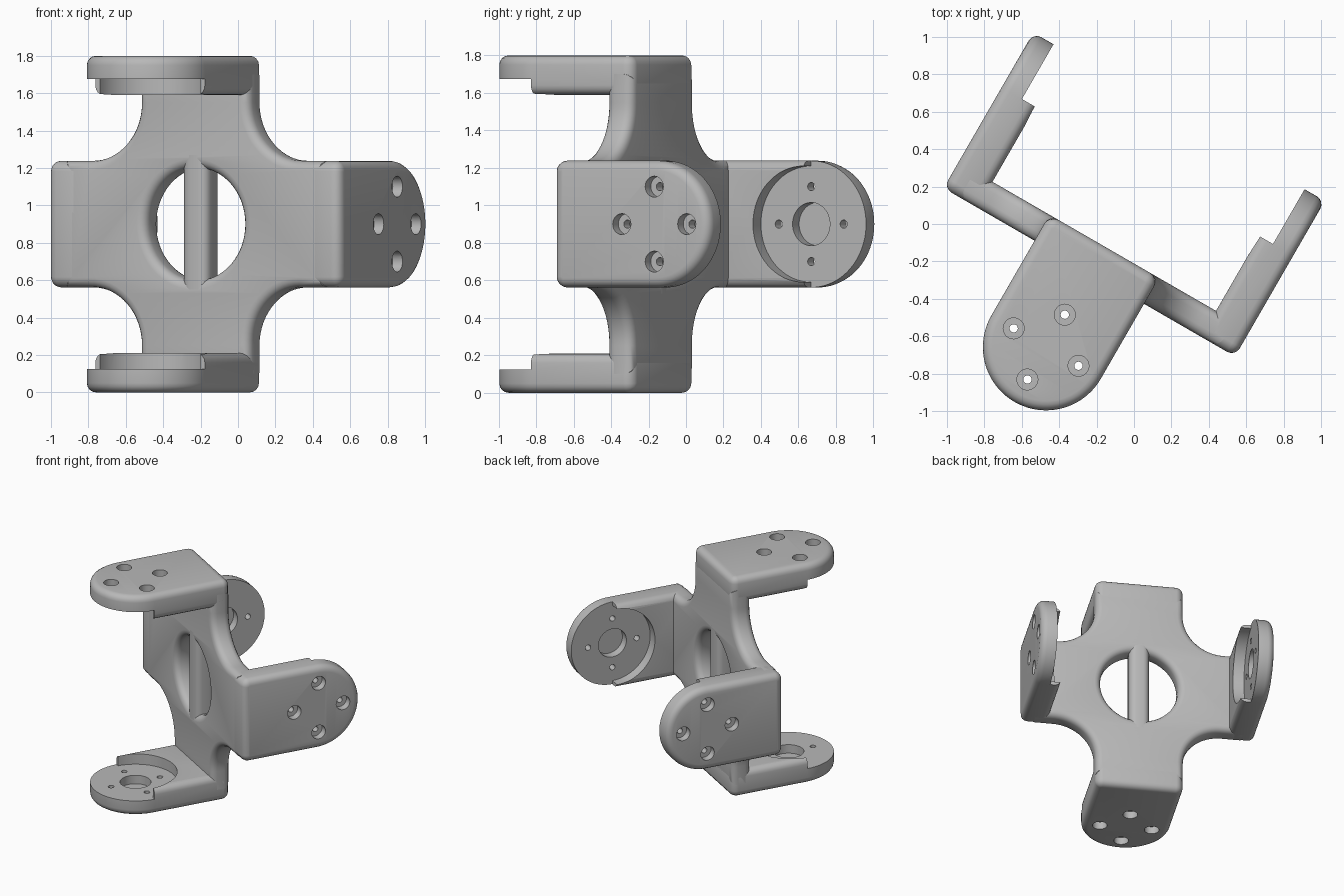
import bpy, bmesh, math
from mathutils import Matrix, Vector

if "Cube" in bpy.data.objects:
    bpy.data.objects.remove(bpy.data.objects["Cube"])

R = 0.05            # edge rounding
W = 0.338           # half width of every arm
L = 0.96            # arm length
T = 0.21            # arm thickness at the bend
HALF = 0.9          # centre to outer face of an arm
PT = 0.08           # half thickness of the plate
DISC_Y = L - W      # centre of the round arm tip

grey = bpy.data.materials.new("light_grey")
grey.diffuse_color = (0.48, 0.48, 0.48, 1)
grey.use_nodes = True
grey.node_tree.nodes["Principled BSDF"].inputs["Base Color"].default_value = grey.diffuse_color

# whole bracket is turned 30 degrees about the vertical
turn = Matrix.Rotation(math.radians(-30), 4, 'Z')
frame = Matrix.Translation(turn @ Vector((-0.078, -0.263, 0)) + Vector((0, 0, 0.9))) @ turn


def arc(cx, cy, r, a0, a1, n):
    return [(cx + r * math.cos(math.radians(a0 + (a1 - a0) * i / n)),
             cy + r * math.sin(math.radians(a0 + (a1 - a0) * i / n))) for i in range(n + 1)]


def rounded_slab(name, outlines, thickness):
    """Slab with rounded rims; outlines are given inset by R."""
    cu = bpy.data.curves.new(name + "_outline", 'CURVE')
    cu.dimensions = '2D'
    cu.fill_mode = 'BOTH'
    cu.extrude = thickness / 2 - R
    cu.bevel_depth = R
    cu.bevel_resolution = 3
    for pts in outlines:
        sp = cu.splines.new('POLY')
        sp.points.add(len(pts) - 1)
        for p, (x, y) in zip(sp.points, pts):
            p.co = (x, y, 0, 1)
        sp.use_cyclic_u = True
    tmp = bpy.data.objects.new(name + "_outline", cu)
    bpy.context.collection.objects.link(tmp)
    dg = bpy.context.evaluated_depsgraph_get()
    me = bpy.data.meshes.new_from_object(tmp.evaluated_get(dg))
    bpy.data.objects.remove(tmp)
    bm = bmesh.new()
    bm.from_mesh(me)
    bmesh.ops.remove_doubles(bm, verts=bm.verts, dist=1e-5)
    bmesh.ops.recalc_face_normals(bm, faces=bm.faces)
    bm.to_mesh(me)
    bm.free()
    return add(name, me)


def add(name, me):
    me.materials.clear()
    me.materials.append(grey)
    ob = bpy.data.objects.new(name, me)
    bpy.context.collection.objects.link(ob)
    return ob


def smooth(ob):
    bpy.ops.object.select_all(action='DESELECT')
    ob.select_set(True)
    bpy.context.view_layer.objects.active = ob
    bpy.ops.object.shade_smooth_by_angle(angle=math.radians(30))


def stepped_cutter(x, y, profile, n):
    """Solid of revolution about z through (x, y); profile is (radius, z)."""
    bm = bmesh.new()
    rings = [[bm.verts.new((px, py, z)) for px, py in arc(x, y, r, 0, 360, n)[:-1]]
             for r, z in profile]
    for a, b in zip(rings, rings[1:]):
        for i in range(n):
            j = (i + 1) % n
            bm.faces.new((a[i], a[j], b[j], b[i]))
    bm.faces.new(rings[0][::-1])
    bm.faces.new(rings[-1])
    return finish_cutter(bm)


def finish_cutter(bm):
    bmesh.ops.recalc_face_normals(bm, faces=bm.faces)
    me = bpy.data.meshes.new("cutter")
    bm.to_mesh(me)
    bm.free()
    ob = add("cutter", me)
    ob.hide_render = True
    return ob


# cross-shaped plate with a round window
quad = [(0.75, W - R)] + arc(W + 0.31, W + 0.31, 0.31 + R, 270, 180, 16) + [(W - R, 0.75)]
cross = []
for k in range(4):
    c, s = round(math.cos(k * math.pi / 2)), round(math.sin(k * math.pi / 2))
    cross += [(c * x - s * y, s * x + c * y) for x, y in quad]
window = arc(0, 0, 0.30 + R, 360, 0, 64)[:-1]
plate = rounded_slab("cross_plate", [cross, window], 2 * PT)
plate.matrix_world = frame @ Matrix.Rotation(math.pi / 2, 4, 'X')
smooth(plate)

# upright bar across the window
bm = bmesh.new()
bmesh.ops.create_cube(bm, size=1, matrix=Matrix.Diagonal((0.155, 2 * PT, 0.74, 1)))
uprights = [e for e in bm.edges if abs(e.verts[0].co.z - e.verts[1].co.z) > 0.5]
bmesh.ops.bevel(bm, geom=uprights, offset=R, segments=5, profile=0.5, affect='EDGES')
me = bpy.data.meshes.new("window_bar")
bm.to_mesh(me)
bm.free()
bar = add("window_bar", me)
bar.matrix_world = frame
smooth(bar)

# arm: x across, y along, z from the outer face inward
e = 0.01
w = W - R
outline = (arc(-w + e, R + e, e, 180, 270, 4) + arc(w - e, R + e, e, 270, 360, 4)
           + arc(0, DISC_Y, w, 0, 180, 40))
arm = rounded_slab("arm", [outline], T)
arm.data.transform(Matrix.Translation((0, 0, T / 2)))

# round seat with a blind centre hole, thin tip, four stepped screw holes
cutters = [stepped_cutter(0, DISC_Y, [(0.115, 0.055), (0.115, 0.125), (0.31, 0.125), (0.31, 0.3)], 64)]
bm = bmesh.new()
bmesh.ops.create_cube(bm, size=1, matrix=Matrix.Translation((0, DISC_Y + 0.25, 0.225))
                      @ Matrix.Diagonal((0.9, 0.5, 0.2, 1)))
cutters.append(finish_cutter(bm))
for dx, dy in ((0.2, 0), (-0.2, 0), (0, 0.2), (0, -0.2)):
    cutters.append(stepped_cutter(dx, DISC_Y + dy,
                   [(0.056, -0.1), (0.056, 0.06), (0.022, 0.06), (0.022, 0.3)], 24))
for c in cutters:
    mod = arm.modifiers.new("cut", 'BOOLEAN')
    mod.operation = 'DIFFERENCE'
    mod.solver = 'EXACT'
    mod.object = c
dg = bpy.context.evaluated_depsgraph_get()
arm_mesh = bpy.data.meshes.new_from_object(arm.evaluated_get(dg))
for ob in cutters + [arm]:
    bpy.data.objects.remove(ob)

# upper and lower arms reach forward, side arms reach back
forward = Matrix.Translation((0, PT, -HALF)) @ Matrix.Rotation(math.pi, 4, 'Z')
backward = Matrix.Translation((0, -PT, -HALF))
for name, angle, base in (("lower_arm", 0, forward), ("upper_arm", 180, forward),
                          ("left_arm", 90, backward), ("right_arm", -90, backward)):
    ob = add(name, arm_mesh.copy())
    ob.matrix_world = frame @ Matrix.Rotation(math.radians(angle), 4, 'Y') @ base
    smooth(ob)
